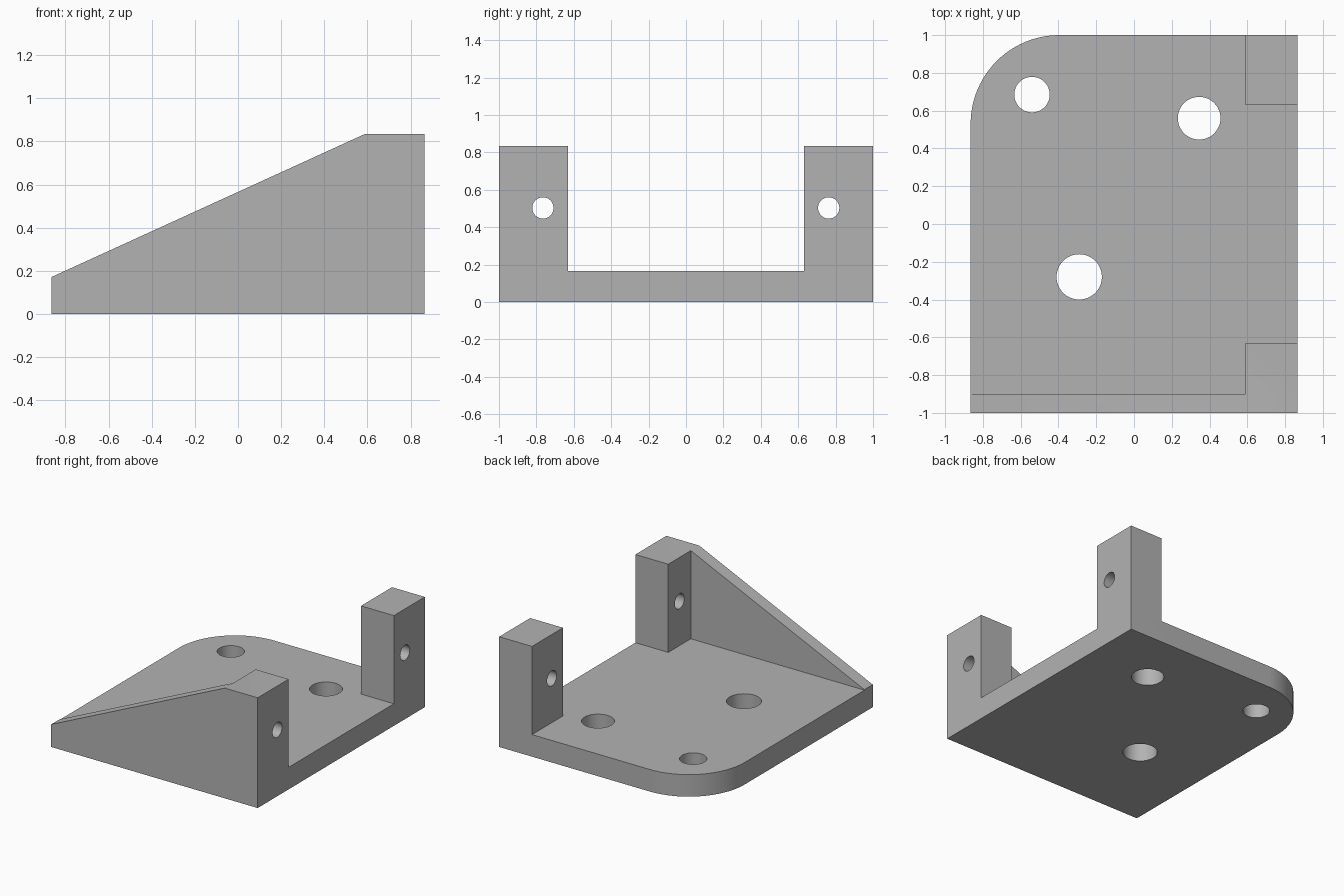
import bpy
import bmesh
from math import cos, sin, pi
from mathutils import Vector

if "Cube" in bpy.data.objects:
    bpy.data.objects.remove(bpy.data.objects["Cube"], do_unlink=True)

HALF_X, PLATE_TOP, POST_TOP = 0.865, 0.167, 0.835
POST_X, POST_Y, RIB_Y = 0.59, 0.63, -0.9

grey = bpy.data.materials.new("plain grey")
grey.use_nodes = True
grey.diffuse_color = (0.45, 0.45, 0.45, 1)
grey.node_tree.nodes["Principled BSDF"].inputs["Base Color"].default_value = grey.diffuse_color


def prism(name, points, direction):
    """Extrude a flat outline along a direction into a closed solid."""
    bm = bmesh.new()
    face = bm.faces.new([bm.verts.new(p) for p in points])
    new = bmesh.ops.extrude_face_region(bm, geom=[face])["geom"]
    verts = [v for v in new if isinstance(v, bmesh.types.BMVert)]
    bmesh.ops.translate(bm, verts=verts, vec=Vector(direction))
    bmesh.ops.recalc_face_normals(bm, faces=bm.faces)
    mesh = bpy.data.meshes.new(name)
    bm.to_mesh(mesh)
    bm.free()
    mesh.materials.append(grey)
    obj = bpy.data.objects.new(name, mesh)
    bpy.context.collection.objects.link(obj)
    return obj


def circle(r, n=48):
    return [(r * cos(2 * pi * i / n), r * sin(2 * pi * i / n)) for i in range(n)]


def combine(body, tool, operation):
    """Merge or cut with a tool solid, then discard the tool."""
    mod = body.modifiers.new(operation.lower(), "BOOLEAN")
    mod.operation, mod.solver, mod.object = operation, "EXACT", tool
    bpy.context.view_layer.objects.active = body
    bpy.ops.object.modifier_apply(modifier=mod.name)
    bpy.data.objects.remove(tool, do_unlink=True)


# Base plate with one large rounded corner
R = 0.47
arc = [pi / 2 + pi / 2 * i / 24 for i in range(25)]
outline = [(-HALF_X, -1, 0), (HALF_X, -1, 0), (HALF_X, 1, 0)]
outline += [(R - HALF_X + R * cos(a), 1 - R + R * sin(a), 0) for a in arc]
bracket = prism("bracket", outline, (0, 0, PLATE_TOP))

# Back and front posts
for side in (1, -1):
    foot = [(x, side * y, 0) for x, y in
            ((POST_X, POST_Y), (HALF_X, POST_Y), (HALF_X, 1), (POST_X, 1))]
    combine(bracket, prism("post", foot, (0, 0, POST_TOP)), "UNION")

# Sloping side rib running up to the front post
rib = [(-HALF_X, -1, 0), (HALF_X, -1, 0), (HALF_X, -1, POST_TOP),
       (POST_X, -1, POST_TOP), (-HALF_X, -1, PLATE_TOP + 0.004)]
combine(bracket, prism("rib", rib, (0, RIB_Y + 1, 0)), "UNION")

# Mounting holes through the plate
for x, y, r in ((-0.54, 0.685, 0.094), (0.345, 0.56, 0.113), (-0.29, -0.28, 0.12)):
    ring = [(x + a, y + b, -0.1) for a, b in circle(r)]
    combine(bracket, prism("hole_cutter", ring, (0, 0, 0.4)), "DIFFERENCE")

# Cross holes through both posts
for y in (-0.765, 0.763):
    ring = [(0.4, y + a, 0.503 + b) for a, b in circle(0.057, 32)]
    combine(bracket, prism("hole_cutter", ring, (0.7, 0, 0)), "DIFFERENCE")

# Merge coplanar faces and smooth the curved walls
bm = bmesh.new()
bm.from_mesh(bracket.data)
bmesh.ops.remove_doubles(bm, verts=bm.verts, dist=0.0005)
bmesh.ops.dissolve_limit(bm, angle_limit=0.01, verts=bm.verts, edges=bm.edges)
bm.to_mesh(bracket.data)
bm.free()
bpy.ops.object.select_all(action="DESELECT")
bracket.select_set(True)
bpy.context.view_layer.objects.active = bracket
bpy.ops.object.shade_smooth_by_angle(angle=pi / 6)
